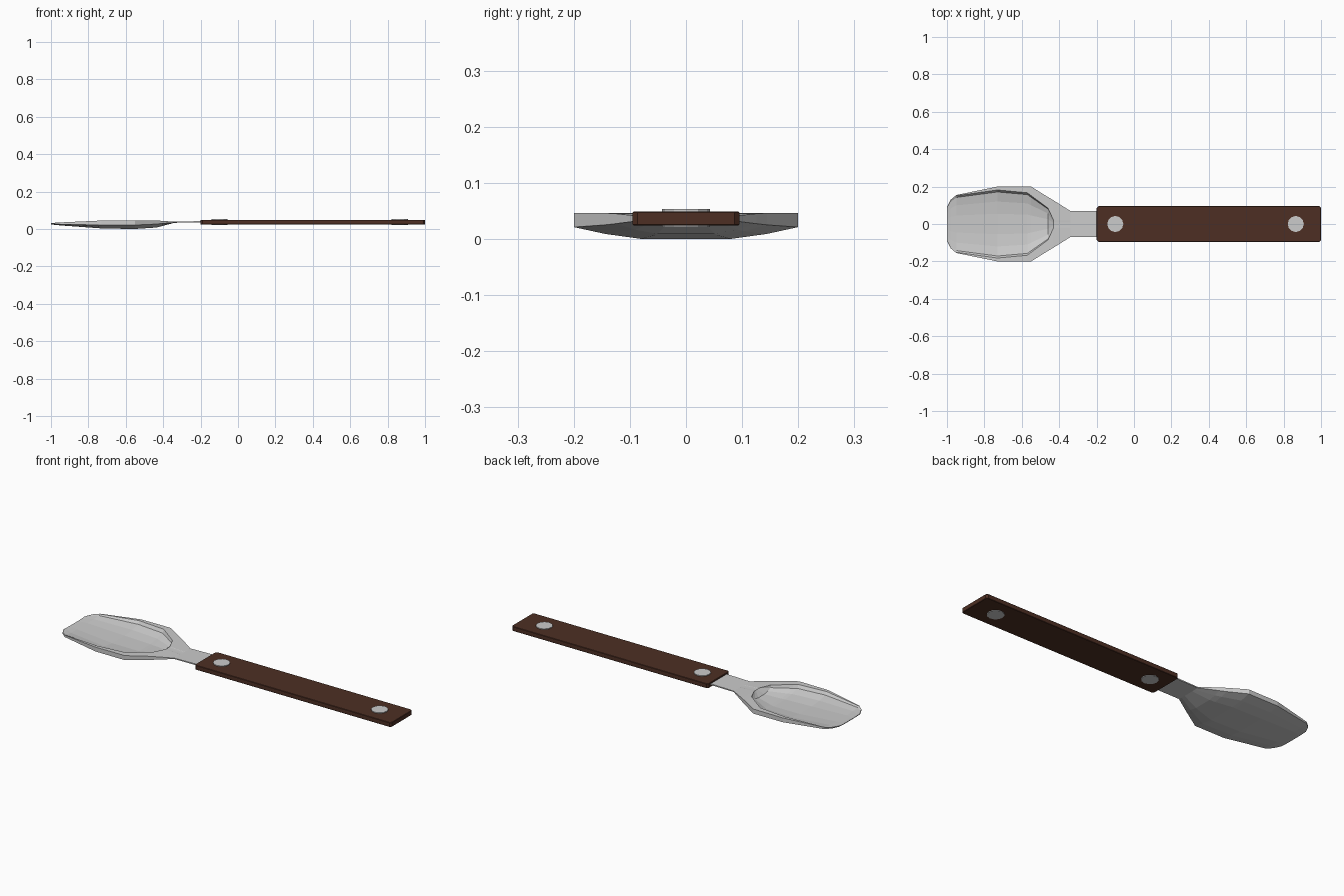
import bpy, bmesh, math

if "Cube" in bpy.data.objects:
    bpy.data.objects.remove(bpy.data.objects["Cube"])


def material(name, rgb):
    m = bpy.data.materials.new(name)
    m.diffuse_color = (*rgb, 1)
    m.use_nodes = True
    m.node_tree.nodes["Principled BSDF"].inputs["Base Color"].default_value = m.diffuse_color
    return m


def finish(bm, name, mat=None):
    bmesh.ops.remove_doubles(bm, verts=bm.verts, dist=0.0003)
    bmesh.ops.recalc_face_normals(bm, faces=bm.faces)
    me = bpy.data.meshes.new(name)
    bm.to_mesh(me)
    bm.free()
    ob = bpy.data.objects.new(name, me)
    bpy.context.collection.objects.link(ob)
    if mat:
        me.materials.append(mat)
    return ob


# Scoop blade and tang, lofted through closed cross-sections
# x, outer half width, inner rim half width, rim z, lower edge z, floor z, underside z
stations = [
    (-1.00, 0.090, 0.088, 0.032, 0.028, 0.029, 0.026),
    (-0.98, 0.130, 0.127, 0.034, 0.027, 0.027, 0.023),
    (-0.95, 0.155, 0.151, 0.036, 0.026, 0.025, 0.020),
    (-0.73, 0.200, 0.182, 0.046, 0.022, 0.011, 0.004),
    (-0.57, 0.200, 0.167, 0.047, 0.022, 0.008, 0.001),
    (-0.55, 0.200, 0.152, 0.047, 0.022, 0.009, 0.001),
    (-0.46, 0.144, 0.085, 0.047, 0.026, 0.017, 0.007),
    (-0.43, 0.126, 0.020, 0.046, 0.028, 0.044, 0.010),
    (-0.34, 0.070, 0.020, 0.040, 0.035, 0.040, 0.034),
    (-0.20, 0.070, 0.020, 0.043, 0.036, 0.043, 0.036),
    (0.95, 0.070, 0.020, 0.043, 0.036, 0.043, 0.036),
]


def section(w, wi, zt, zl, zf, zb):
    d = zt - zf
    top = [(w, zt), (wi, zt), (wi * 0.94, zf + d * 0.55),
           (wi * 0.66, zf + d * 0.22), (wi * 0.3, zf + d * 0.04)]
    under = [(w * 0.4, zb), (w * 0.72, zb + (zl - zb) * 0.42), (w, zl)]
    mirror = lambda pts: [(-y, z) for y, z in reversed(pts)]
    return top + mirror(top) + mirror(under) + under[:]


bm = bmesh.new()
rings = []
for x, *dims in stations:
    top_and_under = section(*dims)
    rings.append([bm.verts.new((x, y, z)) for y, z in top_and_under])
n = len(rings[0])
for a, b in zip(rings, rings[1:]):
    for i in range(n):
        j = (i + 1) % n
        bm.faces.new((a[i], a[j], b[j], b[i]))
bm.faces.new(rings[0])
bm.faces.new(rings[-1])
finish(bm, "scoop_blade")

# Wooden handle with chamfered upright edges
wood = material("dark_wood", (0.075, 0.028, 0.017))
bm = bmesh.new()
bmesh.ops.create_cube(bm, size=1)
for v in bm.verts:
    v.co = (0.4 + v.co.x * 1.2, v.co.y * 0.19, 0.0375 + v.co.z * 0.025)
edges = [e for e in bm.edges if abs(e.verts[0].co.z - e.verts[1].co.z) > 0.01]
bmesh.ops.bevel(bm, geom=edges, offset=0.009, segments=1, affect='EDGES')
edges = [e for e in bm.edges if abs(e.verts[0].co.z - e.verts[1].co.z) < 0.01]
bmesh.ops.bevel(bm, geom=edges, offset=0.002, segments=1, affect='EDGES')
finish(bm, "handle", wood)

# Rivets through the handle
for name, x in (("front_rivet", -0.10), ("rear_rivet", 0.865)):
    bm = bmesh.new()
    bmesh.ops.create_cone(bm, cap_ends=True, segments=12, radius1=0.043,
                          radius2=0.043, depth=0.032)
    bmesh.ops.translate(bm, verts=bm.verts, vec=(x, 0, 0.038))
    finish(bm, name)

# Rest the model on the ground and keep its flat facets
low = min(v.co.z for o in bpy.data.objects for v in o.data.vertices)
for o in bpy.data.objects:
    o.location.z -= low
